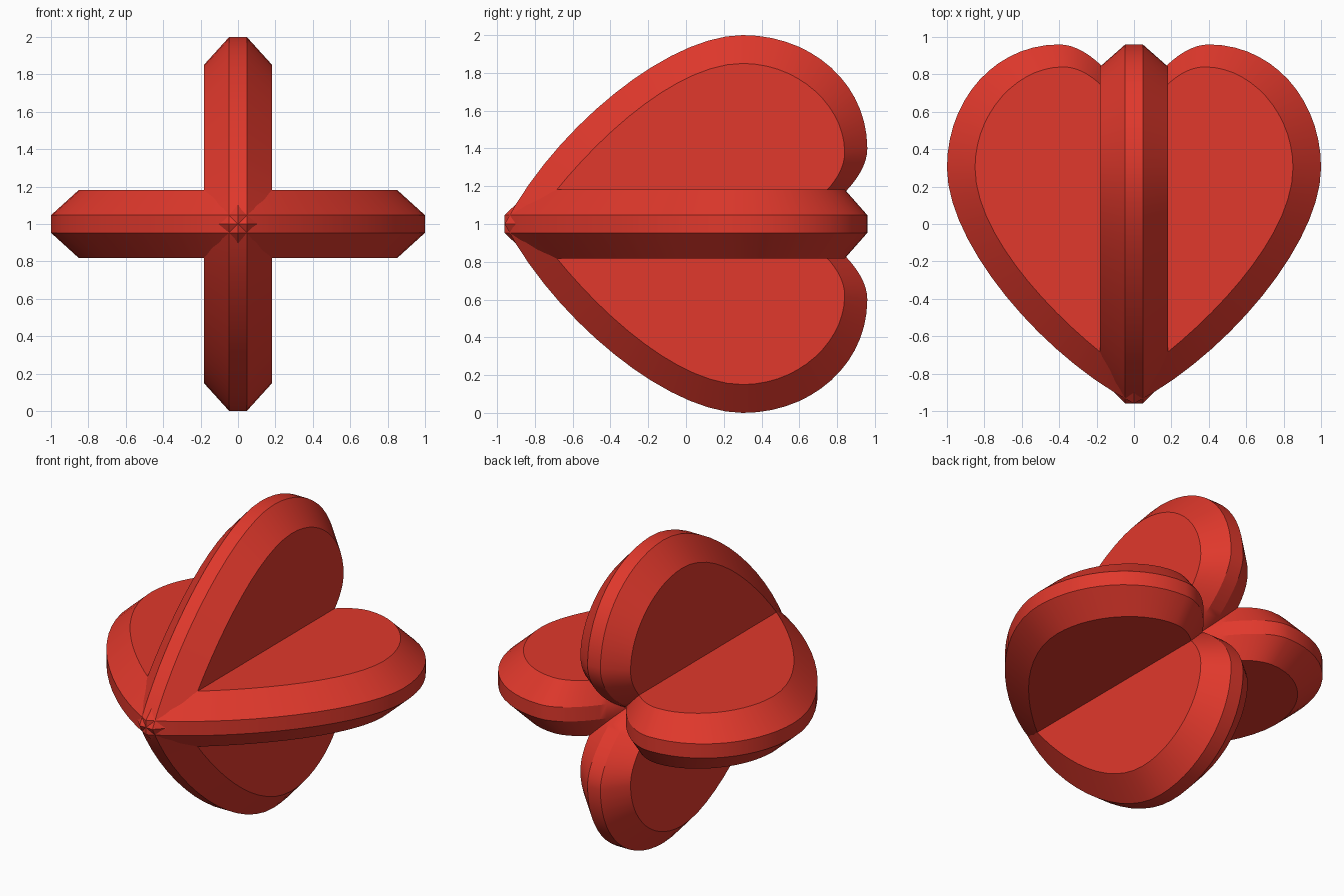
import bpy, bmesh, math
from mathutils import Vector
from mathutils.geometry import interpolate_bezier

if "Cube" in bpy.data.objects:
    bpy.data.objects.remove(bpy.data.objects["Cube"])

SEG = 14
RIM, FACE = 0.047, 0.183   # half thickness at the rim and at the flat faces

# Right half of each outline: tip -> side -> lobe top -> notch
OUTER = [(0, -.96), (.5, -.7), (1, -.1), (1, .3), (1, .67), (.74, .96),
         (.4, .96), (.25, .96), (.1, .79), (0, .62)]
INNER = [(0, -.82), (.38, -.56), (.85, -.08), (.85, .3), (.85, .6), (.62, .84),
         (.38, .84), (.26, .84), (.14, .74), (0, .52)]


def outline(ctrl):
    """Sample the half outline and mirror it into a closed loop."""
    half = []
    for i in (0, 3, 6):
        a, b, c, d = (Vector((x, y, 0)) for x, y in ctrl[i:i + 4])
        half += interpolate_bezier(a, b, c, d, SEG + 1)[:-1]
    half.append(Vector((*ctrl[-1], 0)))
    return half + [Vector((-p.x, p.y, 0)) for p in half[-2:0:-1]]


red = bpy.data.materials.new("red")
red.diffuse_color = (0.75, 0.04, 0.025, 1)
red.use_nodes = True
red.node_tree.nodes["Principled BSDF"].inputs["Base Color"].default_value = red.diffuse_color


def heart(name, turn):
    bm = bmesh.new()
    outer, inner = outline(OUTER), outline(INNER)
    # Layers: bottom face, two rim edges, top face
    layers = [(inner, -FACE), (outer, -RIM), (outer, RIM), (inner, FACE)]
    rings = [[bm.verts.new((p.x, p.y, z)) for p in loop] for loop, z in layers]
    n = len(outer)
    for low, high in zip(rings, rings[1:]):
        for i in range(n):
            j = (i + 1) % n
            bm.faces.new((low[i], low[j], high[j], high[i]))
    bm.faces.new(rings[0][::-1])
    bm.faces.new(rings[-1])
    bmesh.ops.recalc_face_normals(bm, faces=bm.faces)
    me = bpy.data.meshes.new(name)
    bm.to_mesh(me)
    bm.free()
    me.materials.append(red)
    ob = bpy.data.objects.new(name, me)
    bpy.context.collection.objects.link(ob)
    ob.location.z = 1
    ob.rotation_euler.y = turn
    bpy.ops.object.select_all(action='DESELECT')
    ob.select_set(True)
    bpy.context.view_layer.objects.active = ob
    bpy.ops.object.shade_smooth_by_angle(angle=math.radians(25))


# Two identical bevelled hearts crossed at right angles
heart("horizontal_heart", 0)
heart("vertical_heart", math.pi / 2)
